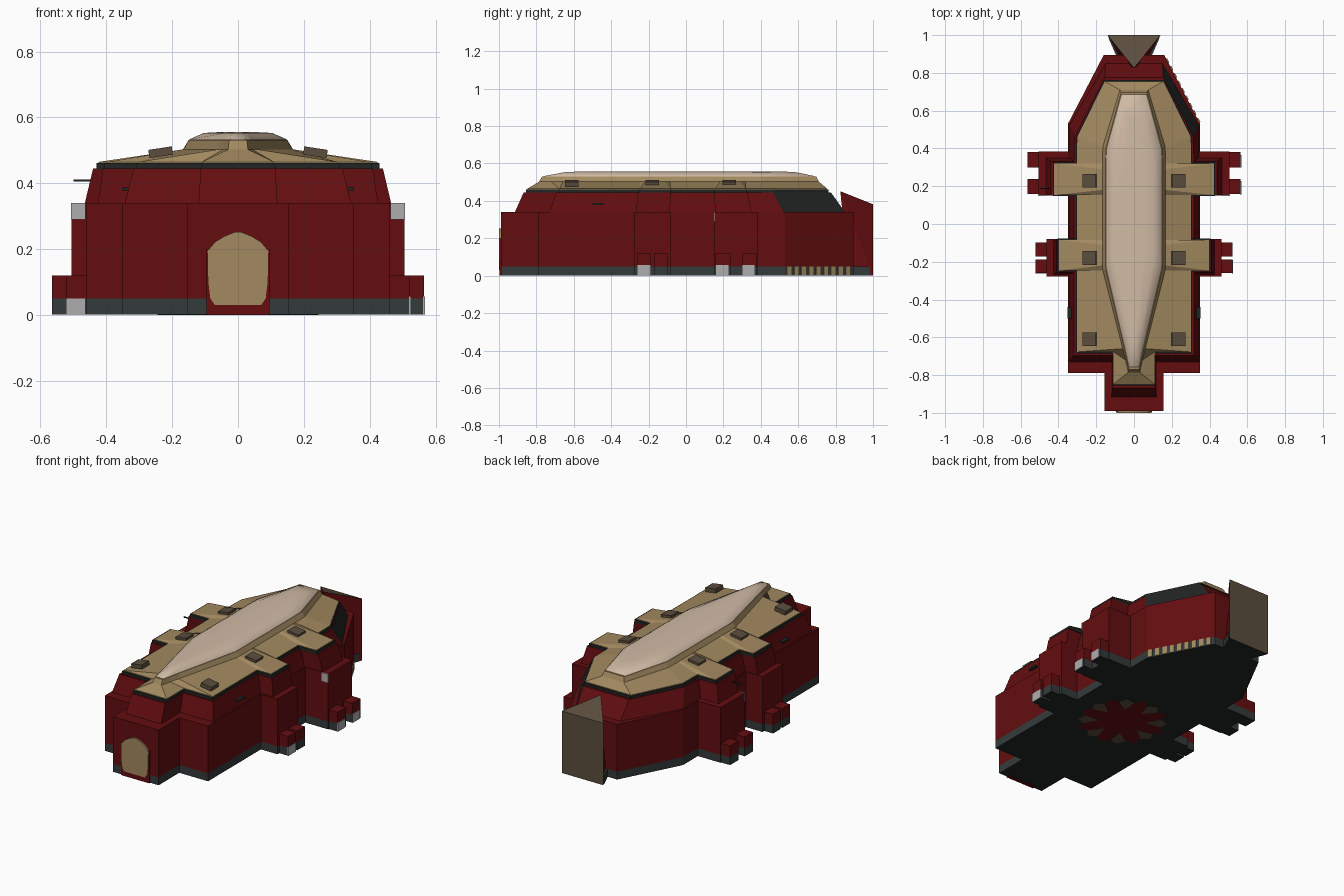
import bpy, bmesh, math
from mathutils import Vector

if "Cube" in bpy.data.objects:
    bpy.data.objects.remove(bpy.data.objects["Cube"])


def mat(name, r, g, b):
    m = bpy.data.materials.new(name)
    m.diffuse_color = (r, g, b, 1)
    m.use_nodes = True
    m.node_tree.nodes["Principled BSDF"].inputs["Base Color"].default_value = m.diffuse_color
    return m


RED = mat("deep_red", 0.125, 0.004, 0.005)
SLATE = mat("slate", 0.034, 0.042, 0.042)
BLACK = mat("charcoal", 0.016, 0.018, 0.018)
TAN = mat("tan", 0.36, 0.25, 0.115)
CREAM = mat("cream", 0.64, 0.5, 0.38)
BROWN = mat("brown", 0.105, 0.075, 0.048)
GREY = mat("light_grey", 0.42, 0.42, 0.42)


def finish(name, bm, mats):
    bmesh.ops.recalc_face_normals(bm, faces=bm.faces)
    me = bpy.data.meshes.new(name)
    bm.to_mesh(me)
    bm.free()
    for m in mats:
        me.materials.append(m)
    ob = bpy.data.objects.new(name, me)
    bpy.context.collection.objects.link(ob)
    return ob


def full(half):
    """Mirror a right-hand outline into a closed loop."""
    return half + [(-x, y) for x, y in reversed(half)]


def loft(name, rings, mats, bands=None, cap_mats=(0, 0)):
    """Join loops of 3D points with quads and cap both ends."""
    bm = bmesh.new()
    loops = [[bm.verts.new(p) for p in r] for r in rings]
    n = len(loops[0])
    for k in range(len(loops) - 1):
        a, b = loops[k], loops[k + 1]
        for i in range(n):
            j = (i + 1) % n
            f = bm.faces.new((a[i], a[j], b[j], b[i]))
            f.material_index = bands[k] if bands else 0
    bm.faces.new(loops[0][::-1]).material_index = cap_mats[0]
    bm.faces.new(loops[-1]).material_index = cap_mats[1]
    return finish(name, bm, mats)


def at(loop, z, grow=0.0):
    return [(x + math.copysign(grow, x), y + math.copysign(grow, y), z) for x, y in loop]


def box(name, x0, x1, y0, y1, z0, z1, m):
    loop = [(x0, y0), (x1, y0), (x1, y1), (x0, y1)]
    return loft(name, [at(loop, z0), at(loop, z1)], [m])


def plan(door_x, door_y, side_x, front_y, t1, t2, shoulder, back):
    """Right half of the cross-shaped floor plan; t = (x, y0, y1) of a side bay."""
    pts = [(door_x, door_y), (door_x, front_y), (side_x, front_y)]
    for x, y0, y1 in (t1, t2):
        pts += [(side_x, y0), (x, y0), (x, y1), (side_x, y1)]
    return pts + [shoulder, back]


# lower walls with slate footing and black underside
wall = full(plan(0.155, -0.99, 0.35, -0.79, (0.462, -0.278, -0.08),
                 (0.505, 0.152, 0.385), (0.35, 0.53), (0.16, 0.895)))
loft("lower_walls", [at(wall, 0.002), at(wall, 0.05), at(wall, 0.34)],
     [RED, SLATE, BLACK], [1, 0], (2, 0))

# sloping upper walls, one dark panel on the right rear
low = full(plan(0.12, -0.915, 0.343, -0.73, (0.425, -0.268, -0.085),
                (0.465, 0.155, 0.35), (0.343, 0.52), (0.15, 0.85)))
top = full(plan(0.113, -0.868, 0.318, -0.695, (0.41, -0.257, -0.083),
                (0.44, 0.152, 0.33), (0.312, 0.465), (0.155, 0.775)))
upper = loft("upper_walls", [at(low, 0.34), at(top, 0.445)], [RED, BLACK])
for p in upper.data.polygons:
    if p.normal.x > 0.3 and p.normal.y > 0.2 and p.center.y > 0.5:
        p.material_index = 1

# dark eave slab
eave = full(plan(0.112, -0.855, 0.308, -0.685, (0.405, -0.252, -0.078),
                 (0.43, 0.148, 0.327), (0.305, 0.465), (0.158, 0.762)))
loft("eave", [at(eave, 0.442), at(eave, 0.461)], [BLACK])

# tan roof rising to the skylight frame
rim = full(plan(0.11, -0.848, 0.302, -0.677, (0.397, -0.246, -0.084),
                (0.424, 0.153, 0.32), (0.30, 0.46), (0.155, 0.755)))
sky = full([(0.03, -0.785), (0.045, -0.72), (0.06, -0.66), (0.165, -0.246), (0.167, -0.22),
            (0.167, -0.11), (0.167, -0.084), (0.167, 0.153), (0.167, 0.18), (0.167, 0.29),
            (0.167, 0.32), (0.165, 0.41), (0.075, 0.71)])


def scaled(loop, sx, sy, z):
    return [(x * sx, y * sy, z) for x, y in loop]


loft("roof", [at(rim, 0.458), at(rim, 0.465), at(sky, 0.503), scaled(sky, 0.9, 0.98, 0.531)], [TAN])

# cream skylight
dome = loft("skylight", [scaled(sky, 0.9, 0.975, 0.525), scaled(sky, 0.88, 0.96, 0.534),
                         scaled(sky, 0.62, 0.83, 0.553), scaled(sky, 0.3, 0.76, 0.556)], [CREAM])
for p in dome.data.polygons:
    p.use_smooth = True

# roof vents
for s in (-1, 1):
    for y in (0.23, -0.18, -0.61):
        v = box("roof_vent", -0.036, 0.036, -0.036, 0.036, -0.012, 0.013, BROWN)
        v.location = (s * 0.235, y, 0.494)
        v.rotation_euler = (0, s * 0.15, 0)

# stepped buttresses on the side bays
for s in (-1, 1):
    for x0, x1, y0, y1 in ((0.45, 0.522, -0.26, -0.188), (0.45, 0.522, -0.172, -0.098),
                           (0.49, 0.565, 0.158, 0.238), (0.49, 0.565, 0.30, 0.38)):
        loop = [(s * x0, y0), (s * x1, y0), (s * x1, y1), (s * x0, y1)]
        loft("buttress", [at(loop, 0.002), at(loop, 0.05), at(loop, 0.12)],
             [RED, SLATE, BLACK], [1, 0], (2, 0))
    # grey corner lights high on the rear bays
    xa, xb = sorted((s * 0.463, s * 0.507))
    box("corner_light", xa, xb, 0.147, 0.153, 0.29, 0.341, GREY)

# grey lamps at the buttress feet
for x, y0, y1 in ((0.522, -0.262, -0.19), (0.565, 0.157, 0.227), (0.565, 0.3, 0.366)):
    box("foot_lamp", x - 0.003, x + 0.003, y0, y1, 0.002, 0.056, GREY)
box("foot_lamp_left", -0.522, -0.465, -0.263, -0.258, 0.002, 0.05, GREY)

# front porch and arched door
box("porch", -0.096, 0.096, -0.996, -0.97, 0, 0.2, RED)
arch = full([(0.07, 0.03), (0.084, 0.05), (0.09, 0.1), (0.092, 0.195),
             (0.07, 0.222), (0.04, 0.24), (0.01, 0.252)])
loft("front_door", [[(x, y, z) for x, z in arch] for y in (-0.988, -1.0)], [TAN])

# rear prow: brown back and top, red flanks
bm = bmesh.new()
lo = [bm.verts.new(p) for p in ((-0.14, 1, 0.002), (0.14, 1, 0.002), (0.075, 0.87, 0.002), (-0.075, 0.87, 0.002))]
a, b, tip = [bm.verts.new(p) for p in ((-0.14, 1, 0.382), (0.14, 1, 0.382), (0, 0.825, 0.452))]
for vs, k in (((lo[0], lo[1], b, a), 1), ((a, b, tip), 1), ((lo[1], lo[2], tip, b), 0),
              ((lo[2], lo[3], tip), 0), ((lo[3], lo[0], a, tip), 0), (lo, 2)):
    vs = list(dict.fromkeys(vs))
    if len(vs) == 4 and tip in vs:  # split bent flanks
        i = vs.index(tip)
        vs = vs[i:] + vs[:i]
        for t in ((vs[0], vs[1], vs[2]), (vs[0], vs[2], vs[3])):
            bm.faces.new(t).material_index = k
    else:
        bm.faces.new(vs).material_index = k
finish("rear_prow", bm, [RED, BROWN, BLACK])

# slate footing strip around the prow flanks
foot = full([(0.135, 0.985), (0.085, 0.87)])
loft("prow_footing", [at(foot, 0.002), at(foot, 0.05)], [SLATE])

# tan grille along the right rear footing
p0, p1 = Vector((0.342, 0.55)), Vector((0.178, 0.864))
ang = math.atan2(p1.y - p0.y, p1.x - p0.x)
for i in range(9):
    c = p0.lerp(p1, i / 8)
    g = box("grille_bar", -0.013, 0.013, -0.004, 0.004, 0.004, 0.05, TAN)
    g.location = (c.x, c.y, 0)
    g.rotation_euler = (0, 0, ang)

# small dark fittings on the upper walls
box("left_rod", -0.5, -0.42, 0.185, 0.191, 0.406, 0.412, BLACK)
for s in (-1, 1):
    box("wall_fitting", s * 0.336 - 0.016, s * 0.336 + 0.016, -0.5, -0.44, 0.378, 0.388, BLACK)

# underside emblem: red disc with brown wedges
ring = [(0.26 * math.cos(i * math.pi / 8 + 0.2) * (1 if i % 2 else 0.72),
         -0.1 + 0.26 * math.sin(i * math.pi / 8 + 0.2) * (1 if i % 2 else 0.72)) for i in range(16)]
loft("underside_star", [at(ring, 0.0015), at(ring, 0.004)], [RED])
for i in range(8):
    t = i * math.pi / 4 + 0.2
    wedge = [(r * math.cos(t + d), -0.1 + r * math.sin(t + d))
             for r, d in ((0.13, 0), (0.22, -0.2), (0.25, 0), (0.22, 0.2))]
    loft("underside_petal", [at(wedge, 0.0005), at(wedge, 0.004)], [BROWN])
